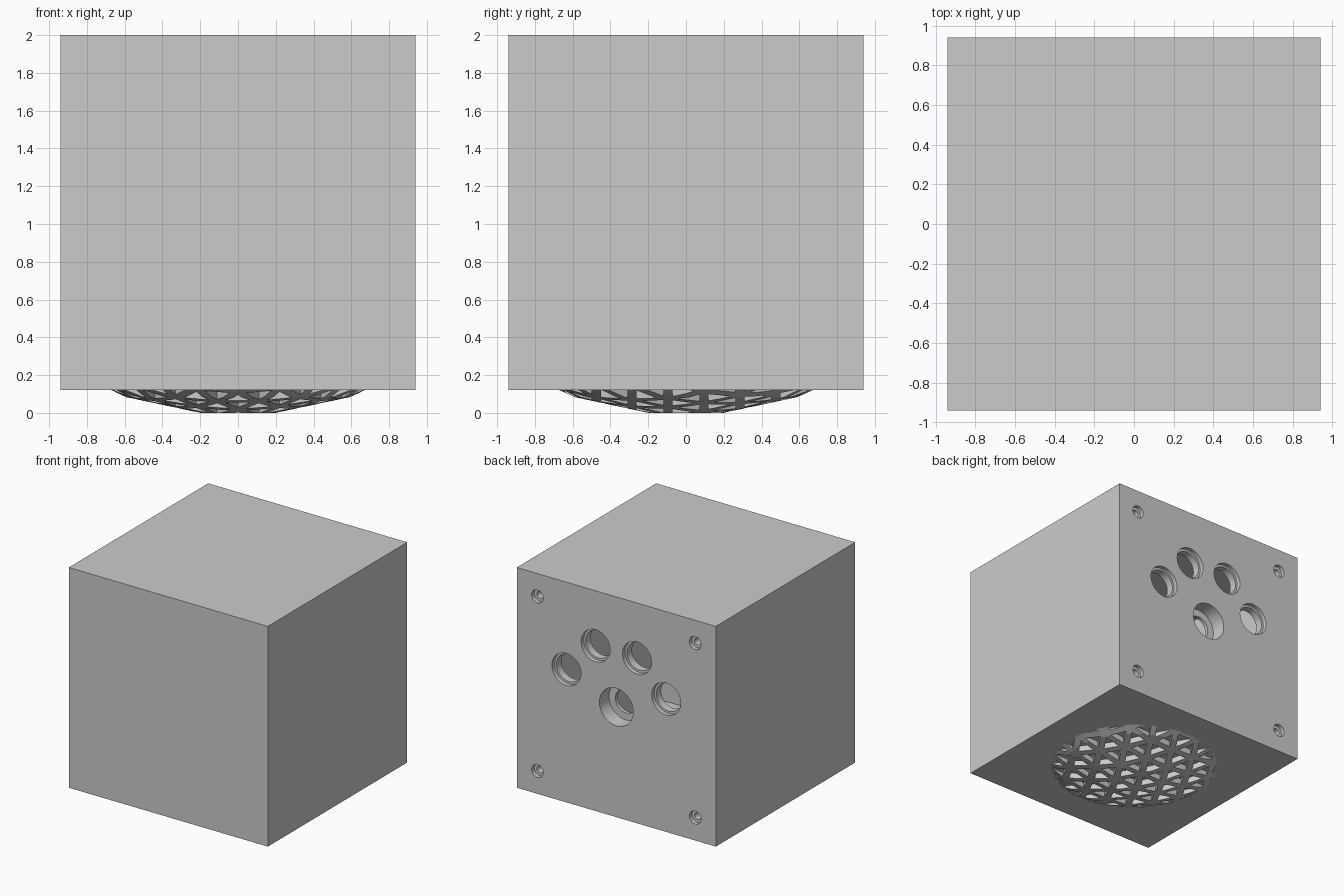
import bpy, bmesh, math
from mathutils import Vector, Matrix

if "Cube" in bpy.data.objects:
    bpy.data.objects.remove(bpy.data.objects["Cube"])

HALF, FLOOR, TOP, WALL = 0.94, 0.12, 2.0, 0.1
MID = (FLOOR + TOP) / 2
BACK, DOWN = Vector((0, -1, 0)), Vector((0, 0, -1))

grey = bpy.data.materials.new("plain_grey")
grey.use_nodes = True
grey.diffuse_color = (0.6, 0.6, 0.6, 1)
grey.node_tree.nodes["Principled BSDF"].inputs["Base Color"].default_value = grey.diffuse_color


def finish(name, bm):
    bmesh.ops.recalc_face_normals(bm, faces=bm.faces)
    mesh = bpy.data.meshes.new(name)
    bm.to_mesh(mesh)
    bm.free()
    mesh.materials.append(grey)
    ob = bpy.data.objects.new(name, mesh)
    bpy.context.collection.objects.link(ob)
    return ob


def box(name, half, z0, z1):
    bm = bmesh.new()
    bmesh.ops.create_cube(bm, size=1, matrix=Matrix.Translation((0, 0, (z0 + z1) / 2))
                          @ Matrix.Diagonal((2 * half, 2 * half, z1 - z0, 1)))
    return finish(name, bm)


def lathe(name, profile, place=(0, 0, 0), axis=Vector((0, 0, 1)), sides=40):
    """Spin (radius, height) points; height runs along axis from place."""
    bm = bmesh.new()
    vs = [bm.verts.new((r, 0, h)) for r, h in profile]
    edges = [bm.edges.new(pair) for pair in zip(vs, vs[1:])]
    if profile[0][0] > 0:
        edges.append(bm.edges.new((vs[-1], vs[0])))
    bmesh.ops.spin(bm, geom=vs + edges, cent=(0, 0, 0), axis=(0, 0, 1),
                   angle=math.tau, steps=sides)
    bmesh.ops.remove_doubles(bm, verts=bm.verts, dist=0.0001)
    bm.transform(Matrix.Translation(place) @ axis.to_track_quat('Z', 'Y').to_matrix().to_4x4())
    return finish(name, bm)


def cut(ob, cutter):
    mod = ob.modifiers.new("cut", 'BOOLEAN')
    mod.operation, mod.solver, mod.object = 'DIFFERENCE', 'EXACT', cutter
    bpy.context.view_layer.objects.active = ob
    bpy.ops.object.modifier_apply(modifier=mod.name)
    bpy.data.objects.remove(cutter)


def bore(wide, narrow, depth, end=0.15):
    """Stepped hole profile: a wide mouth, then a narrow through hole."""
    return [(0, -0.05), (wide, -0.05), (wide, depth), (narrow, depth), (narrow, end), (0, end)]


# Hollow cube body
body = box("body", HALF, FLOOR, TOP)
cut(body, box("cavity", HALF - WALL, FLOOR + WALL, TOP - WALL))

# Round opening in the floor
cut(body, lathe("floor_opening", [(0, -0.1), (0.685, -0.1), (0.685, 0.15), (0, 0.15)],
                (0, 0, FLOOR), sides=64))

# Screw holes in the back and the top
screw = bore(0.055, 0.03, 0.035)
for x in (-0.745, 0.745):
    for z in (-0.745, 0.745):
        cut(body, lathe("back_screw", screw, (x, HALF, MID + z), BACK, 24))
    cut(body, lathe("top_screw", screw, (x, -0.745, TOP), DOWN, 24))

# Arc of four stepped button holes above a larger central hole
for k in range(4):
    a = math.radians(22.5 + 45 * k)
    cut(body, lathe("button_hole", bore(0.137, 0.118, 0.035),
                    (0.51 * math.cos(a), HALF, MID + 0.51 * math.sin(a)), BACK))
cut(body, lathe("socket_hole", bore(0.16, 0.16, 0.05), (0, HALF, MID), BACK))

# Sleeve with an inner lip behind the central hole
lathe("socket_sleeve", [(0.16, WALL), (0.2, WALL), (0.2, 0.16), (0.1, 0.16), (0.1, 0.13),
                        (0.16, 0.13)], (0, HALF, MID), BACK)

# Faceted shallow dome, pierced by a triangular grid
outer = [(0, 0), (0.2, 0), (0.59, 0.083), (0.69, 0.127)]
grille = lathe("dome_grille", outer + [(r, z + 0.05) for r, z in reversed(outer)], sides=30)

SIDE, BAR = 0.22, 0.05
ROW = SIDE * math.sqrt(3) / 2
REACH = 2 * (ROW / 3 - BAR / 2)
bm = bmesh.new()
for j in range(-6, 6):
    for i in range(-6, 7):
        x, y = (i + 0.5 * (j % 2)) * SIDE, (j + 0.5) * ROW
        for cx, cy, turn in ((x + SIDE / 2, y + ROW / 3, 90), (x, y + 2 * ROW / 3, -90)):
            if math.hypot(cx, cy) > 0.76:
                continue
            ring = [(cx + REACH * math.cos(math.radians(turn + 120 * k)),
                     cy + REACH * math.sin(math.radians(turn + 120 * k))) for k in range(3)]
            low, high = ([bm.verts.new((px, py, z)) for px, py in ring] for z in (-0.1, 0.3))
            bm.faces.new(low[::-1])
            bm.faces.new(high)
            for k in range(3):
                n = (k + 1) % 3
                bm.faces.new((low[k], low[n], high[n], high[k]))
cut(grille, finish("triangle_cutters", bm))
